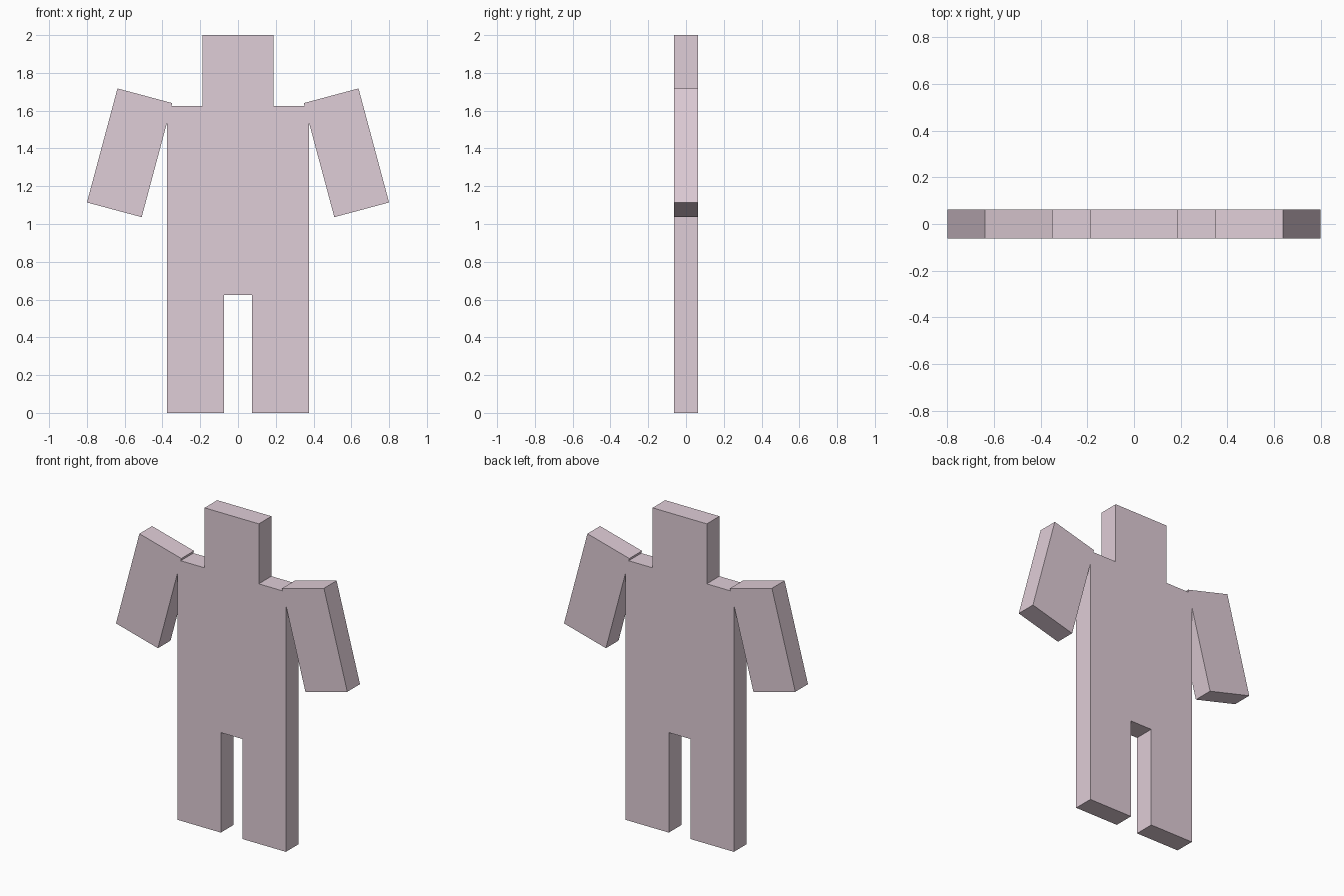
import bpy
from math import radians

if "Cube" in bpy.data.objects:
    bpy.data.objects.remove(bpy.data.objects["Cube"])

DEPTH = 0.125

mat = bpy.data.materials.new("pale_pink")
mat.diffuse_color = (0.74, 0.61, 0.68, 1.0)
mat.use_nodes = True
mat.node_tree.nodes["Principled BSDF"].inputs["Base Color"].default_value = mat.diffuse_color


def slab(name, x, z, width, height, tilt=0.0):
    """Flat box centred at (x, 0, z), tilted about the y axis."""
    bpy.ops.mesh.primitive_cube_add(size=1)
    ob = bpy.context.object
    ob.name = name
    ob.scale = (width, DEPTH, height)
    bpy.ops.object.transform_apply(location=False, rotation=False, scale=True)
    ob.location = (x, 0, z)
    ob.rotation_euler.y = radians(tilt)
    ob.data.materials.append(mat)
    return ob


# Head and body
slab("head", 0, 1.8125, 0.375, 0.375)
slab("torso", 0, 1.125, 0.75, 1.0)

# Mirrored limbs, arms swung outwards
for side, s in (("left", -1), ("right", 1)):
    slab(side + "_leg", s * 0.225, 0.3125, 0.30, 0.625)
    slab(side + "_arm", s * 0.574, 1.377, 0.30, 0.625, tilt=-15 * s)
